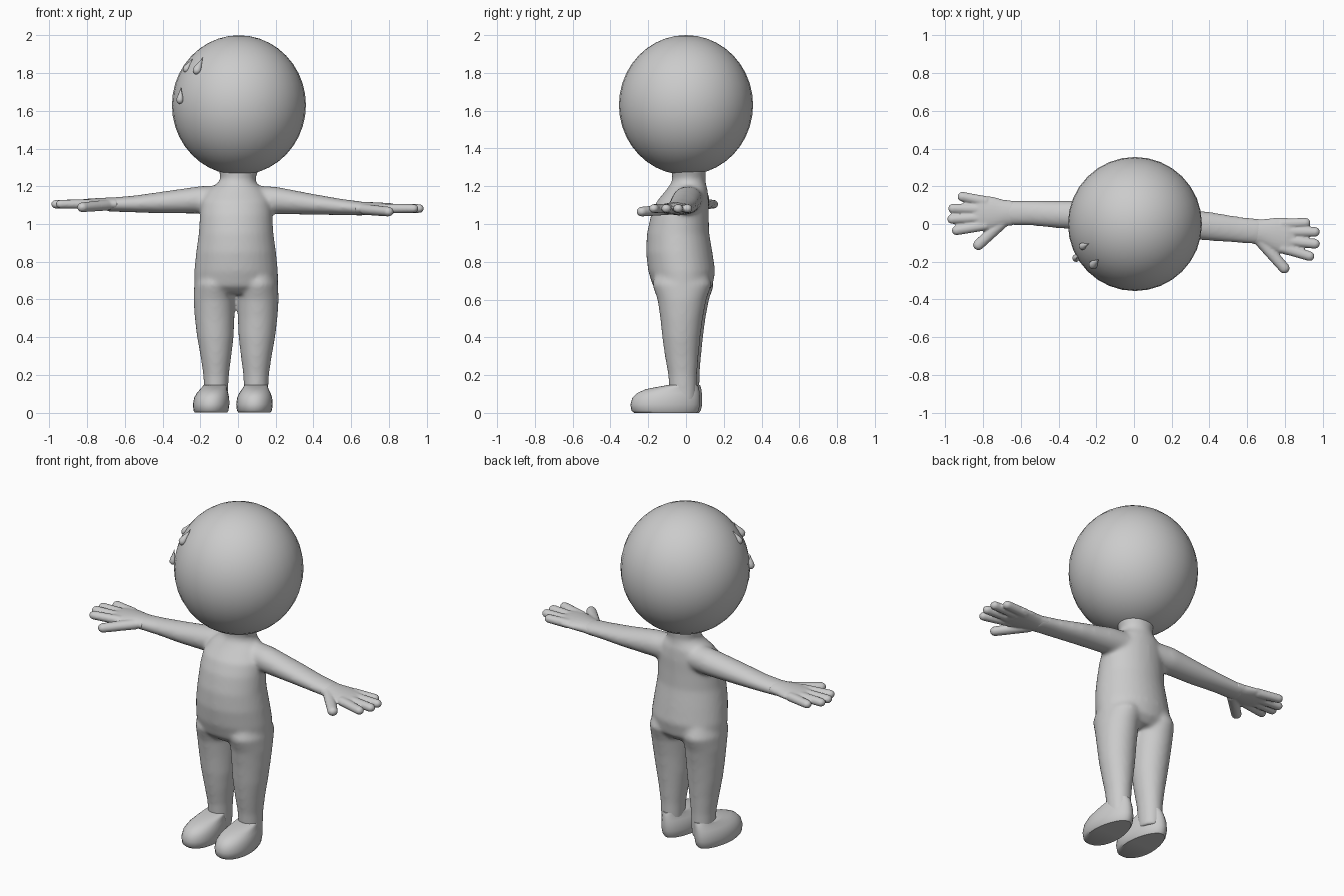
import bpy, bmesh, math
from mathutils import Vector

cube = bpy.data.objects.get("Cube")
if cube:
    bpy.data.objects.remove(cube)

clay = bpy.data.materials.new("light_grey_clay")
GREY = (0.6, 0.6, 0.6, 1)
clay.diffuse_color = GREY
clay.use_nodes = True
clay.node_tree.nodes["Principled BSDF"].inputs["Base Color"].default_value = GREY

X, Y, Z = Vector((1, 0, 0)), Vector((0, 1, 0)), Vector((0, 0, 1))
HEAD = Vector((0.005, 0, 1.63))


def loft(bm, rings, sides=24, taper=0.0):
    """Closed skin through elliptical rings given as (centre, u, v)."""
    loops = []
    for c, u, v in rings:
        loop = []
        for i in range(sides):
            a = math.tau * i / sides
            s = math.sin(a)
            loop.append(bm.verts.new(c + u * math.cos(a) * (1 - taper * s) + v * s))
        loops.append(loop)
    for a, b in zip(loops, loops[1:]):
        for i in range(sides):
            j = (i + 1) % sides
            bm.faces.new((a[i], a[j], b[j], b[i]))
    bm.faces.new(loops[0][::-1])
    bm.faces.new(loops[-1])


def column(bm, cx, rows, dy=0, taper=0.0):
    """Upright loft from rows of (z, half width, front y, back y, x shift)."""
    rings = []
    for z, hw, y0, y1, dx in rows:
        rings.append((Vector((cx + dx, (y0 + y1) / 2 + dy, z)), X * hw, Y * (y1 - y0) / 2))
    loft(bm, rings, 32, taper)


def limb(bm, rows):
    """Sideways loft from rows of (x, y, z, y radius, z radius)."""
    loft(bm, [(Vector((x, y, z)), Y * ry, Z * rz) for x, y, z, ry, rz in rows])


def finger(bm, base, tip, r):
    base, tip = Vector(base), Vector(tip)
    d = (tip - base).normalized()
    side = d.cross(Z).normalized()
    up = side.cross(d)
    end = tip - d * r
    rings = [(base, side * r * 1.1, up * r)]
    for k in range(6):
        a = math.radians(16 * k)
        w = r * math.cos(a)
        rings.append((end + d * r * math.sin(a), side * w, up * w * 0.9))
    loft(bm, rings, 16)


def finish(bm, name, voxel=0, smooth=0, angle=None):
    bmesh.ops.recalc_face_normals(bm, faces=bm.faces)
    me = bpy.data.meshes.new(name)
    bm.to_mesh(me)
    bm.free()
    me.materials.append(clay)
    ob = bpy.data.objects.new(name, me)
    bpy.context.collection.objects.link(ob)
    me.shade_smooth()
    if voxel:
        m = ob.modifiers.new("fuse", 'REMESH')
        m.mode = 'VOXEL'
        m.voxel_size = voxel
        m.use_smooth_shade = True
        m = ob.modifiers.new("soften", 'SMOOTH')
        m.factor = 0.5
        m.iterations = smooth
    if angle:
        bpy.ops.object.select_all(action='DESELECT')
        ob.select_set(True)
        bpy.context.view_layer.objects.active = ob
        bpy.ops.object.shade_smooth_by_angle(angle=math.radians(angle))
    return ob


# Head
bm = bmesh.new()
bmesh.ops.create_uvsphere(bm, u_segments=32, v_segments=20, radius=0.355)
bmesh.ops.scale(bm, vec=(1, 1, 1.042), verts=bm.verts)
bmesh.ops.translate(bm, vec=HEAD, verts=bm.verts)
finish(bm, "head")

# Torso, legs and arms fused into one soft skin
bm = bmesh.new()
column(bm, -0.01, [
    (0.63, 0.16, -0.13, 0.10, 0), (0.67, 0.222, -0.175, 0.14, 0),
    (0.75, 0.222, -0.2, 0.155, 0), (0.85, 0.212, -0.212, 0.14, 0),
    (0.95, 0.198, -0.207, 0.123, 0), (1.05, 0.192, -0.185, 0.12, 0),
    (1.12, 0.185, -0.155, 0.12, 0), (1.18, 0.15, -0.105, 0.115, 0),
    (1.215, 0.105, -0.08, 0.105, 0.005), (1.24, 0.092, -0.072, 0.102, 0.01),
    (1.3, 0.11, -0.08, 0.11, 0.015)])
LEG = [(0.05, 0.06, -0.08, 0.06, -0.008), (0.2, 0.068, -0.09, 0.062, -0.008),
       (0.3, 0.082, -0.108, 0.07, -0.007), (0.4, 0.097, -0.122, 0.08, -0.004),
       (0.5, 0.105, -0.132, 0.093, 0), (0.6, 0.11, -0.147, 0.112, 0.002),
       (0.68, 0.108, -0.175, 0.14, 0), (0.76, 0.09, -0.15, 0.11, -0.01)]
for s, dy in ((1, -0.004), (-1, 0.01)):
    column(bm, -0.01 + s * 0.114, [(z, w, a, b, s * d) for z, w, a, b, d in LEG], dy)
LEFT_ARM = [(0.05, 0.02, 1.13, 0.075, 0.075), (0.2, 0.005, 1.125, 0.08, 0.073),
            (0.4, -0.012, 1.104, 0.077, 0.055), (0.55, -0.03, 1.09, 0.07, 0.043),
            (0.68, -0.042, 1.08, 0.068, 0.036)]
RIGHT_ARM = [(-0.05, 0.03, 1.13, 0.075, 0.075), (-0.2, 0.045, 1.128, 0.08, 0.073),
             (-0.4, 0.05, 1.114, 0.073, 0.058), (-0.55, 0.058, 1.106, 0.066, 0.045),
             (-0.7, 0.058, 1.102, 0.066, 0.036)]
limb(bm, LEFT_ARM)
limb(bm, RIGHT_ARM)
finish(bm, "body", 0.01, 16)


# Hands: palm, four fingers and a thumb
def hand(name, s, palm, tips, bases, thumb, z):
    bm = bmesh.new()
    limb(bm, [(s * x, y, z + dz, ry, rz) for x, y, dz, ry, rz in palm])
    for tip, base in zip(tips, bases):
        finger(bm, (s * base[0], base[1], z), (s * tip[0], tip[1], z), 0.026)
    (bx, by), (tx, ty) = thumb
    finger(bm, (s * bx, by, z - 0.005), (s * tx, ty, z - 0.018), 0.029)
    finish(bm, name, 0.006, 5)


hand("left_hand", 1,
     [(0.62, -0.037, 0, 0.066, 0.036), (0.68, -0.045, 0, 0.07, 0.035),
      (0.75, -0.057, 0, 0.09, 0.032), (0.81, -0.066, 0, 0.1, 0.028),
      (0.85, -0.07, 0, 0.085, 0.02)],
     [(0.935, 0.008), (0.985, -0.042), (0.985, -0.108), (0.955, -0.178)],
     [(0.78, 0.0), (0.78, -0.04), (0.78, -0.085), (0.78, -0.125)],
     ((0.67, -0.09), (0.815, -0.255)), 1.082)
hand("right_hand", -1,
     [(0.64, 0.058, 0, 0.065, 0.036), (0.69, 0.058, 0, 0.07, 0.035),
      (0.75, 0.057, 0, 0.088, 0.032), (0.81, 0.056, 0, 0.095, 0.028),
      (0.85, 0.056, 0, 0.08, 0.02)],
     [(0.935, 0.15), (0.985, 0.083), (0.99, 0.025), (0.965, -0.038)],
     [(0.78, 0.118), (0.78, 0.077), (0.78, 0.035), (0.78, -0.005)],
     ((0.69, 0.015), (0.845, -0.13)), 1.105)

# Feet: flat soles, rounded toes, narrower heels
FOOT = [(0.0, 0.084, -0.27, 0.06), (0.012, 0.092, -0.285, 0.07),
        (0.045, 0.096, -0.29, 0.078), (0.08, 0.092, -0.28, 0.078),
        (0.105, 0.082, -0.255, 0.076), (0.125, 0.07, -0.21, 0.073),
        (0.137, 0.064, -0.15, 0.07), (0.148, 0.058, -0.09, 0.066)]
for name, cx, dx, dy in (("left_foot", 0.087, 0.008, -0.004), ("right_foot", -0.143, 0.022, 0.008)):
    bm = bmesh.new()
    column(bm, cx, [(z, w, a, b, dx * (z / 0.148) ** 3) for z, w, a, b in FOOT], dy, 0.14)
    finish(bm, name, angle=50)

# Sweat drops lying on the side of the head
DROP = [(-1, 0.1), (-0.9, 0.5), (-0.6, 0.9), (-0.2, 1), (0.3, 0.85),
        (0.9, 0.5), (1.6, 0.2), (2.1, 0.03)]
for name, at, r in (("front_drop", (-0.21, -0.21, 1.82), 0.029),
                    ("rear_drop", (-0.265, -0.115, 1.825), 0.024),
                    ("lower_drop", (-0.302, -0.178, 1.665), 0.025)):
    at = Vector(at)
    n = (at - HEAD).normalized()
    up = (Z - n * n.z).normalized()
    side = up.cross(n)
    bm = bmesh.new()
    loft(bm, [(at + n * 0.006 + up * r * t * 1.15, side * r * w * 0.8, n * r * w * 0.75)
              for t, w in DROP], 14)
    finish(bm, name)
